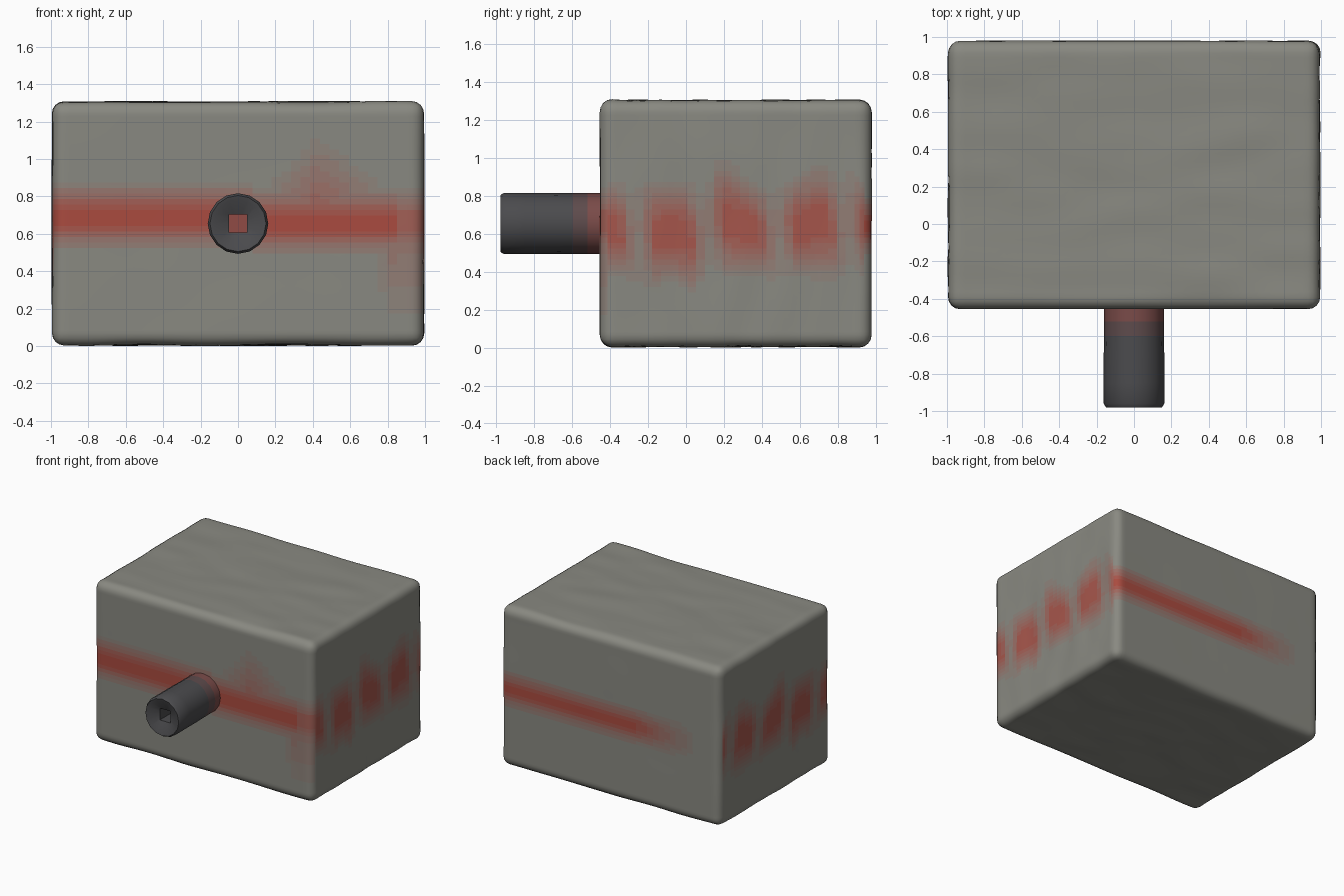
import bpy, bmesh, math
from mathutils import Vector, noise

if "Cube" in bpy.data.objects:
    bpy.data.objects.remove(bpy.data.objects["Cube"])

GREY, RED, DARK = (0.25, 0.25, 0.22), (0.40, 0.07, 0.05), (0.07, 0.07, 0.075)
TONES = 9
LO, HI = Vector((-0.995, -0.455, 0.0)), Vector((0.995, 0.98, 1.305))


def mat(name, col):
    m = bpy.data.materials.new(name)
    m.diffuse_color = (*col, 1)
    m.use_nodes = True
    m.node_tree.nodes["Principled BSDF"].inputs["Base Color"].default_value = m.diffuse_color
    return m


def blends(base, n=TONES):
    return [mat(f"tone_{i}", [a + (b - a) * i / (n - 1) for a, b in zip(base, RED)])
            for i in range(n)]


def make(name, bm, mats, angle):
    me = bpy.data.meshes.new(name)
    bm.normal_update()
    bm.to_mesh(me)
    bm.free()
    ob = bpy.data.objects.new(name, me)
    bpy.context.collection.objects.link(ob)
    for m in mats:
        me.materials.append(m)
    bpy.context.view_layer.objects.active = ob
    ob.select_set(True)
    bpy.ops.object.shade_smooth_by_angle(angle=math.radians(angle))
    ob.select_set(False)
    return ob


def clamp(v):
    return max(0.0, min(1.0, v))


def band(v, centre, core, fade):
    return clamp(1 - (abs(v - centre) - core) / fade)


# Strength of the red stripe at a point on the body
def stripe(p):
    x, y, z = p
    if z < 0.08 or z > 1.22:
        return 0
    if y < LO.y + 0.03:                               # front
        s = band(z, 0.69 if x < 0.1 else 0.66, 0.04, 0.15)
        if x > 0.74:
            s = max(s, 0.55 * clamp((z - 0.1) / 0.5) * (z < 0.65) * clamp((x - 0.74) / 0.1))
        peak = 1.15 - abs(x - 0.43) * (1.0 if x < 0.43 else 0.75)
        if x > 0.12 and z > 0.65:
            s = max(s, 0.6 * clamp((peak - z) / 0.35))
        return s * (0.75 if x > 0.85 else 1)
    if y > HI.y - 0.03:                               # back, fading out
        return band(z, 0.64, 0.03, 0.13) * clamp((x + 0.8) / 0.6)
    if abs(x) > 0.96:                                 # ragged sides
        tear = noise.noise(Vector((y * 5, 0.3, 1.7)))
        hole = clamp(1.2 - abs(math.sin(y * 8.5 + 0.6 + (z - 0.6))) ** 4)
        return 0.9 * band(z, 0.62 + 0.08 * tear, 0.06, 0.2 + 0.12 * abs(tear)) * hole
    return 0


# Body: rounded box cut into a grid for the stripe and dents
bm = bmesh.new()
bmesh.ops.create_cube(bm, size=1)
for v in bm.verts:
    v.co = (LO + HI) / 2 + Vector(a * b for a, b in zip(v.co, HI - LO))
bmesh.ops.bevel(bm, geom=bm.edges[:], offset=0.065, segments=4, profile=0.5, affect='EDGES')
for axis, n in ((0, 36), (1, 28), (2, 40)):
    lo, hi = LO[axis] + 0.068, HI[axis] - 0.068
    for i in range(n):
        co, no = Vector(), Vector()
        co[axis], no[axis] = lo + (hi - lo) * (i + 0.5) / n, 1
        bmesh.ops.bisect_plane(bm, geom=bm.verts[:] + bm.edges[:] + bm.faces[:],
                               plane_co=co, plane_no=no)
for f in bm.faces:
    f.material_index = round(stripe(f.calc_center_median()) * (TONES - 1))
bm.normal_update()
for v in bm.verts:
    n = v.normal
    amount = 0.008 * max(abs(n.z), abs(n.x)) if abs(n.y) < 0.9 else 0.002
    v.co += n * amount * (noise.noise(Vector((v.co.x * 2.5, v.co.y * 6, v.co.z * 2.5))) - 0.3)
low = min(v.co.z for v in bm.verts)
for v in bm.verts:
    v.co.z -= low
make("body", bm, blends(GREY), 40)

# Barrel: round tube with a dished end and a square hole through it
SIDES = 16
rings = [(-0.44, 0.16), (-0.52, 0.16), (-0.6, 0.16), (-0.7, 0.162), (-0.85, 0.162),
         (-0.96, 0.162), (-0.98, 0.15), (-0.975, 0.13), (-0.94, 0.0), (-0.46, 0.0)]
bm = bmesh.new()
loops = []
for y, r in rings:
    loop = []
    for i in range(SIDES):
        a = 2 * math.pi * (i + 0.0) / SIDES + math.pi / 4
        c, s = math.cos(a), math.sin(a)
        k = r or 0.048 / max(abs(c), abs(s))
        loop.append(bm.verts.new((k * c, y, 0.655 + k * s)))
    loops.append(loop)
for j, (a, b) in enumerate(zip(loops, loops[1:])):
    for i in range(SIDES):
        f = bm.faces.new((a[i], a[i - 1], b[i - 1], b[i]))
        f.material_index = max(0, 3 - 2 * j) if j < 3 else 0
f = bm.faces.new(loops[-1])
f.material_index = 5
bmesh.ops.recalc_face_normals(bm, faces=bm.faces[:])
make("barrel", bm, blends(DARK), 40)
